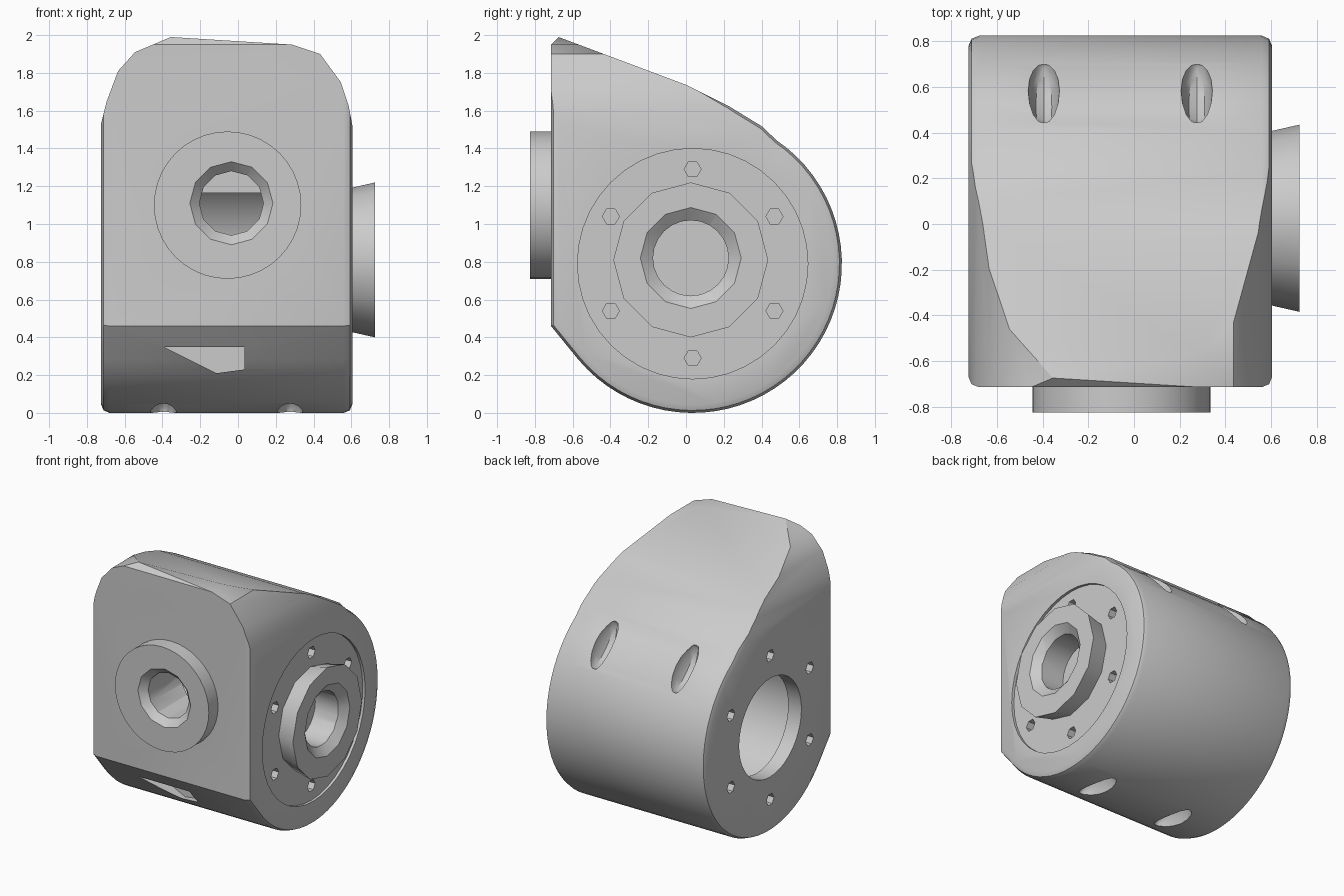
import bpy, bmesh
from math import sin, cos, pi, radians
from mathutils import Vector, Matrix

if "Cube" in bpy.data.objects:
    bpy.data.objects.remove(bpy.data.objects["Cube"])

grey = bpy.data.materials.new("cast_grey")
grey.use_nodes = True
colour = (0.6, 0.6, 0.6, 1)
grey.diffuse_color = colour
grey.node_tree.nodes["Principled BSDF"].inputs["Base Color"].default_value = colour

AXIS_Y, AXIS_Z = 0.03, 0.8      # main bore axis, running along x
PORT_X, PORT_Z = -0.06, 1.11    # front port axis, running along y


def finish(bm, name):
    bmesh.ops.recalc_face_normals(bm, faces=bm.faces)
    mesh = bpy.data.meshes.new(name)
    bm.to_mesh(mesh)
    bm.free()
    mesh.materials.append(grey)
    obj = bpy.data.objects.new(name, mesh)
    bpy.context.collection.objects.link(obj)
    return obj


def prism(name, points, direction):
    bm = bmesh.new()
    face = bm.faces.new([bm.verts.new(p) for p in points])
    ext = bmesh.ops.extrude_face_region(bm, geom=[face])
    moved = [g for g in ext["geom"] if isinstance(g, bmesh.types.BMVert)]
    bmesh.ops.translate(bm, verts=moved, vec=Vector(direction))
    return finish(bm, name)


def turned(name, axis, start, end, r1, r2, a, b, sides=40):
    """Cylinder or cone along x (a, b = y, z) or along y (a, b = x, z)."""
    bm = bmesh.new()
    bmesh.ops.create_cone(bm, cap_ends=True, segments=sides,
                          radius1=r1, radius2=r2, depth=end - start)
    mid = (start + end) / 2
    if axis == "x":
        mat = Matrix.Translation((mid, a, b)) @ Matrix.Rotation(pi / 2, 4, "Y")
    else:
        mat = Matrix.Translation((a, mid, b)) @ Matrix.Rotation(-pi / 2, 4, "X")
    bmesh.ops.transform(bm, matrix=mat, verts=bm.verts)
    return finish(bm, name)


def bake(obj):
    deps = bpy.context.evaluated_depsgraph_get()
    mesh = bpy.data.meshes.new_from_object(obj.evaluated_get(deps))
    obj.modifiers.clear()
    obj.data = mesh


def combine(obj, tool, operation="DIFFERENCE"):
    mod = obj.modifiers.new(operation.lower(), "BOOLEAN")
    mod.operation, mod.solver, mod.object = operation, "EXACT", tool
    bake(obj)
    bpy.data.objects.remove(tool)


# Housing: flat front, sloping top, round back and belly
side = [(-0.72, 0.47), (-0.72, 1.96), (-0.68, 2.0), (0, 1.745), (0.22, 1.635), (0.4, 1.525)]
for i in range(41):
    t = radians(56 - i * 4.9)
    side.append((AXIS_Y + 0.79 * cos(t), AXIS_Z + 0.79 * sin(t)))
housing = prism("housing", [(-0.73, y, z) for y, z in side], (1.33, 0, 0))
bevel = housing.modifiers.new("rim", "BEVEL")
bevel.width, bevel.segments = 0.045, 2
bevel.limit_method, bevel.angle_limit = "ANGLE", radians(72)
bake(housing)

# Rounded shoulders, cut straight back so they fade into the drum
outline = [(-0.74, -0.1), (-0.74, 1.5), (-0.7, 1.66), (-0.64, 1.82), (-0.55, 1.92),
           (-0.36, 2.0), (0.28, 1.96), (0.43, 1.91), (0.54, 1.76), (0.58, 1.64),
           (0.61, 1.48), (0.61, -0.1)]
combine(housing, prism("shoulder_form", [(x, -1, z) for x, z in outline], (0, 2, 0)), "INTERSECT")

# Recessed ring on the left end, with the flared spigot inside it
combine(housing, turned("ring_recess", "x", 0.58, 0.7, 0.61, 0.61, AXIS_Y, AXIS_Z))
combine(housing, turned("spigot", "x", 0.5, 0.72, 0.36, 0.41, 0.02, 0.82, 12), "UNION")

# Front port boss
combine(housing, turned("port_boss", "y", -0.83, -0.6, 0.39, 0.39, PORT_X, PORT_Z), "UNION")

# Hollow drum, open on the right end behind a lip
combine(housing, turned("cavity", "x", -0.62, 0.4, 0.5, 0.5, AXIS_Y, AXIS_Z))
combine(housing, turned("mouth", "x", -0.8, -0.55, 0.37, 0.37, AXIS_Y, AXIS_Z))

# Port bore and spigot bore, both with a countersink
combine(housing, turned("port_bore", "y", -0.9, -0.3, 0.17, 0.17, -0.04, 1.12, 12))
combine(housing, turned("port_sink", "y", -0.85, -0.77, 0.24, 0.16, -0.04, 1.12, 12))
combine(housing, turned("spigot_bore", "x", 0.48, 0.8, 0.2, 0.2, 0.02, 0.83, 24))
combine(housing, turned("spigot_sink", "x", 0.66, 0.73, 0.19, 0.28, 0.02, 0.83, 12))

# Six screw holes in each end
for start, end, ring in ((-0.8, -0.64, 0.54), (0.5, 0.7, 0.5)):
    for i in range(6):
        t = radians(30 + 60 * i)
        combine(housing, turned("screw_hole", "x", start, end, 0.045, 0.045,
                                AXIS_Y + ring * cos(t), AXIS_Z + ring * sin(t), 6))

# Long pockets around the drum, on top behind and underneath
for angle in (46, -97):
    for x in (-0.4, 0.27):
        t = radians(angle)
        bm = bmesh.new()
        bmesh.ops.create_uvsphere(bm, u_segments=12, v_segments=8, radius=1)
        place = (Matrix.Translation((x, AXIS_Y + 0.8 * cos(t), AXIS_Z + 0.8 * sin(t)))
                 @ Matrix.Rotation(t, 4, "X") @ Matrix.Diagonal((0.07, 0.13, 0.19, 1)))
        bmesh.ops.transform(bm, matrix=place, verts=bm.verts)
        combine(housing, finish(bm, "pocket"))

# Narrow drain slot low on the front
slot = [(-0.4, 0.36), (0.03, 0.36), (0.03, 0.24), (-0.12, 0.22)]
combine(housing, prism("drain_slot", [(x, -0.8, z) for x, z in slot], (0, 0.33, 0)))

# Centre the whole, set it on the ground and shade it
corners = [v.co.copy() for v in housing.data.vertices]
low = [min(c[i] for c in corners) for i in range(3)]
high = [max(c[i] for c in corners) for i in range(3)]
housing.data.transform(Matrix.Translation((-(low[0] + high[0]) / 2,
                                           -(low[1] + high[1]) / 2, -low[2])))
bpy.ops.object.select_all(action="DESELECT")
housing.select_set(True)
bpy.context.view_layer.objects.active = housing
bpy.ops.object.shade_smooth_by_angle(angle=radians(30))
